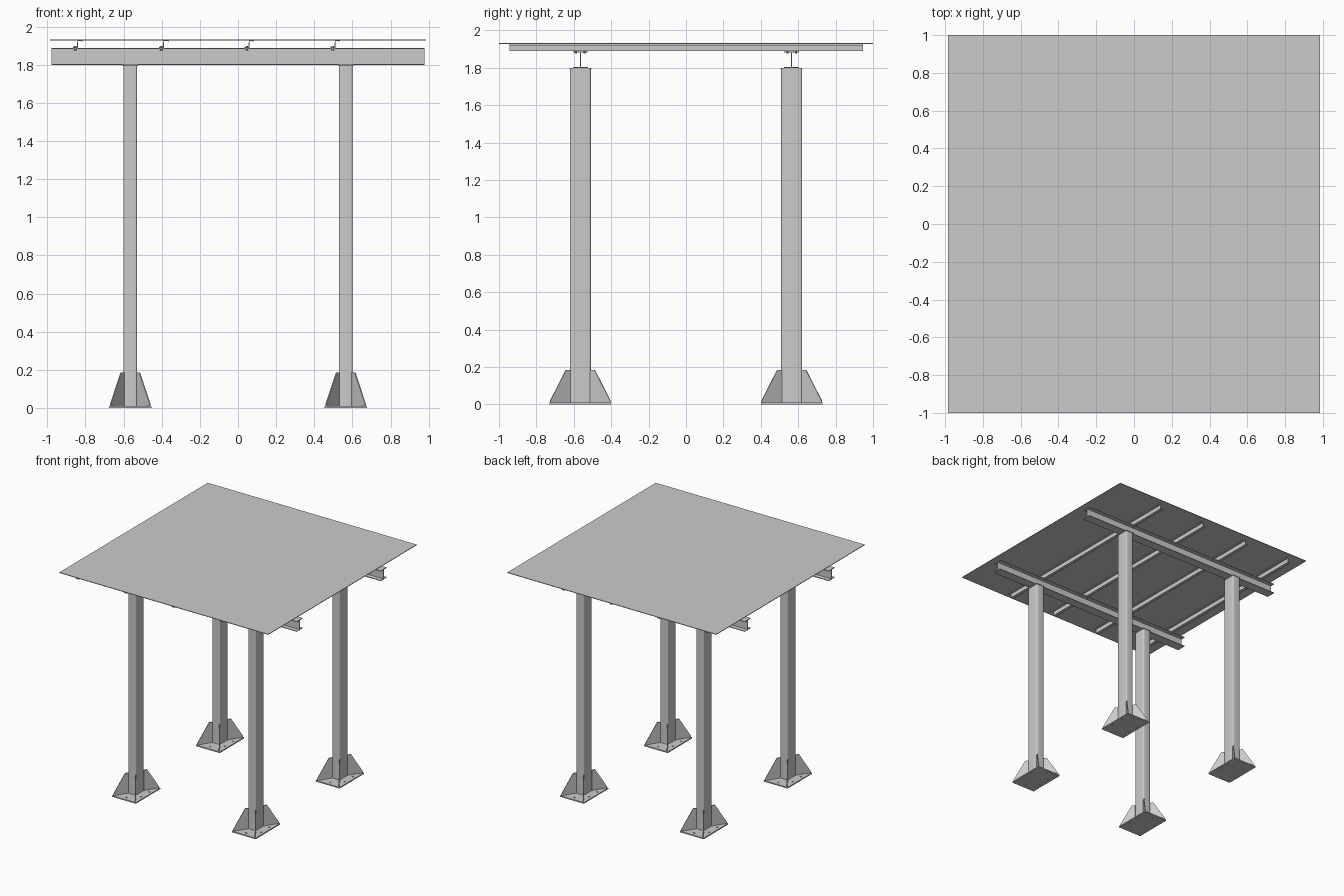
import bpy
import math
from mathutils import Matrix, Vector

cube = bpy.data.objects.get("Cube")
if cube:
    bpy.data.objects.remove(cube, do_unlink=True)

steel = bpy.data.materials.new("steel grey")
steel.use_nodes = True
GREY = (0.6, 0.6, 0.6, 1)
steel.diffuse_color = GREY
steel.node_tree.nodes["Principled BSDF"].inputs["Base Color"].default_value = GREY


def extrude(name, outlines, depth, matrix):
    """Fill 2D outlines (inner ones become holes), extrude evenly by depth and place."""
    curve = bpy.data.curves.new(name, "CURVE")
    curve.dimensions = "2D"
    curve.fill_mode = "BOTH"
    curve.extrude = depth / 2
    for points in outlines:
        spline = curve.splines.new("POLY")
        spline.points.add(len(points) - 1)
        for p, (x, y) in zip(spline.points, points):
            p.co = (x, y, 0, 1)
        spline.use_cyclic_u = True
    temp = bpy.data.objects.new(name + "_outline", curve)
    bpy.context.collection.objects.link(temp)
    bpy.context.view_layer.update()
    graph = bpy.context.evaluated_depsgraph_get()
    mesh = bpy.data.meshes.new_from_object(temp.evaluated_get(graph))
    bpy.data.objects.remove(temp, do_unlink=True)
    mesh.transform(matrix)
    mesh.materials.clear()
    mesh.materials.append(steel)
    for poly in mesh.polygons:
        poly.use_smooth = False
    obj = bpy.data.objects.new(name, mesh)
    bpy.context.collection.objects.link(obj)
    return obj


def frame(u, v, origin):
    """Matrix whose local x, y follow u, v."""
    u, v = Vector(u).normalized(), Vector(v).normalized()
    rot = Matrix((u, v, u.cross(v))).transposed().to_4x4()
    return Matrix.Translation(origin) @ rot


def flat(x, y, z):
    return Matrix.Translation((x, y, z))


def rect(w, h):
    return [(-w / 2, -h / 2), (w / 2, -h / 2), (w / 2, h / 2), (-w / 2, h / 2)]


def circle(x, y, r, n=12):
    return [(x + r * math.cos(2 * math.pi * i / n),
             y + r * math.sin(2 * math.pi * i / n)) for i in range(n)]


def rounded(w, h, r, steps=4):
    pts = []
    for k, (sx, sy) in enumerate([(1, 1), (-1, 1), (-1, -1), (1, -1)]):
        for i in range(steps + 1):
            a = math.pi / 2 * (k + i / steps)
            pts.append((sx * (w / 2 - r) + r * math.cos(a),
                        sy * (h / 2 - r) + r * math.sin(a)))
    return pts


POST = 0.565            # post offset in both directions
BEAM_LOW, BEAM_TOP = 1.8, 1.887
PURLINS = [-0.84 + 0.45 * i for i in range(4)]

# Four posts, each with base plate, corner gussets and cap
holes = [circle(sx * 0.085, sy * 0.055, 0.007) for sx in (-1, 1) for sy in (-1, 1)]
holes += [circle(0, sy * 0.13, 0.007) for sy in (-1, 1)]
for px, side in ((-POST, "right"), (POST, "left")):
    for py, end in ((-POST, "front"), (POST, "back")):
        tag = f"{end}_{side}"
        extrude(f"base_plate_{tag}", [rect(0.225, 0.33)] + holes, 0.01, flat(px, py, 0.005))
        post = extrude(f"post_{tag}", [rounded(0.072, 0.112, 0.01), rounded(0.062, 0.102, 0.006)],
                       1.785, flat(px, py, 0.9025))
        bpy.ops.object.select_all(action="DESELECT")
        post.select_set(True)
        bpy.context.view_layer.objects.active = post
        bpy.ops.object.shade_smooth_by_angle(angle=math.radians(40))
        extrude(f"post_cap_{tag}", [rect(0.08, 0.118)], 0.006, flat(px, py, 1.797))
        for sx in (-1, 1):
            for sy in (-1, 1):
                start = Vector((px + sx * 0.034, py + sy * 0.053, 0.01))
                run = Vector((sx * 0.07, sy * 0.108, 0))
                n = run.length
                shape = [(0, 0), (n, 0), (n, 0.01), (n * 0.22, 0.175), (0, 0.175)]
                extrude(f"gusset_{tag}", [shape], 0.006, frame(run, (0, 0, 1), start))

# Two I-beams running side to side on the posts
height, half, web, fl = BEAM_TOP - BEAM_LOW, 0.04, 0.003, 0.005
right_half = [(half, 0), (half, fl), (web, fl),
              (web, height - fl), (half, height - fl), (half, height)]
i_shape = right_half + [(-y, z) for y, z in reversed(right_half)]
for py, end in ((-POST, "front"), (POST, "back")):
    extrude(f"beam_{end}", [i_shape], 1.955, frame((0, 1, 0), (0, 0, 1), (0, py, BEAM_LOW)))

# Z-shaped purlins running front to back, bolted to the beams with cleats
t = 0.003
z_shape = [(-0.022, 0), (t / 2, 0), (t / 2, 0.038 - t), (0.022, 0.038 - t), (0.022, 0.03),
           (0.025, 0.03), (0.025, 0.038), (-t / 2, 0.038), (-t / 2, t), (-0.022, t),
           (-0.022, 0.008), (-0.025, 0.008), (-0.025, 0)]
cleat = [(0, 0), (-0.022, 0), (-0.022, t), (-t, t), (-t, 0.026), (0, 0.026)]
for x in PURLINS:
    extrude("purlin", [z_shape], 1.89, frame((-1, 0, 0), (0, 0, 1), (x, 0, BEAM_TOP + 0.002))
            @ Matrix.Scale(-1, 4, (1, 0, 0)))
    for py in (-POST, POST):
        extrude("cleat", [cleat], 0.05,
                frame((1, 0, 0), (0, 0, 1), (x - t / 2, py, BEAM_TOP + t)))
        for dy in (-0.022, 0.022):
            extrude("cleat_bolt", [circle(0, 0, 0.006, 6)], 0.022,
                    flat(x - 0.013, py + dy, BEAM_TOP))

# Flat roof sheet
extrude("roof_sheet", [rect(1.97, 2.0)], 0.005, flat(0, 0, 1.9295))
